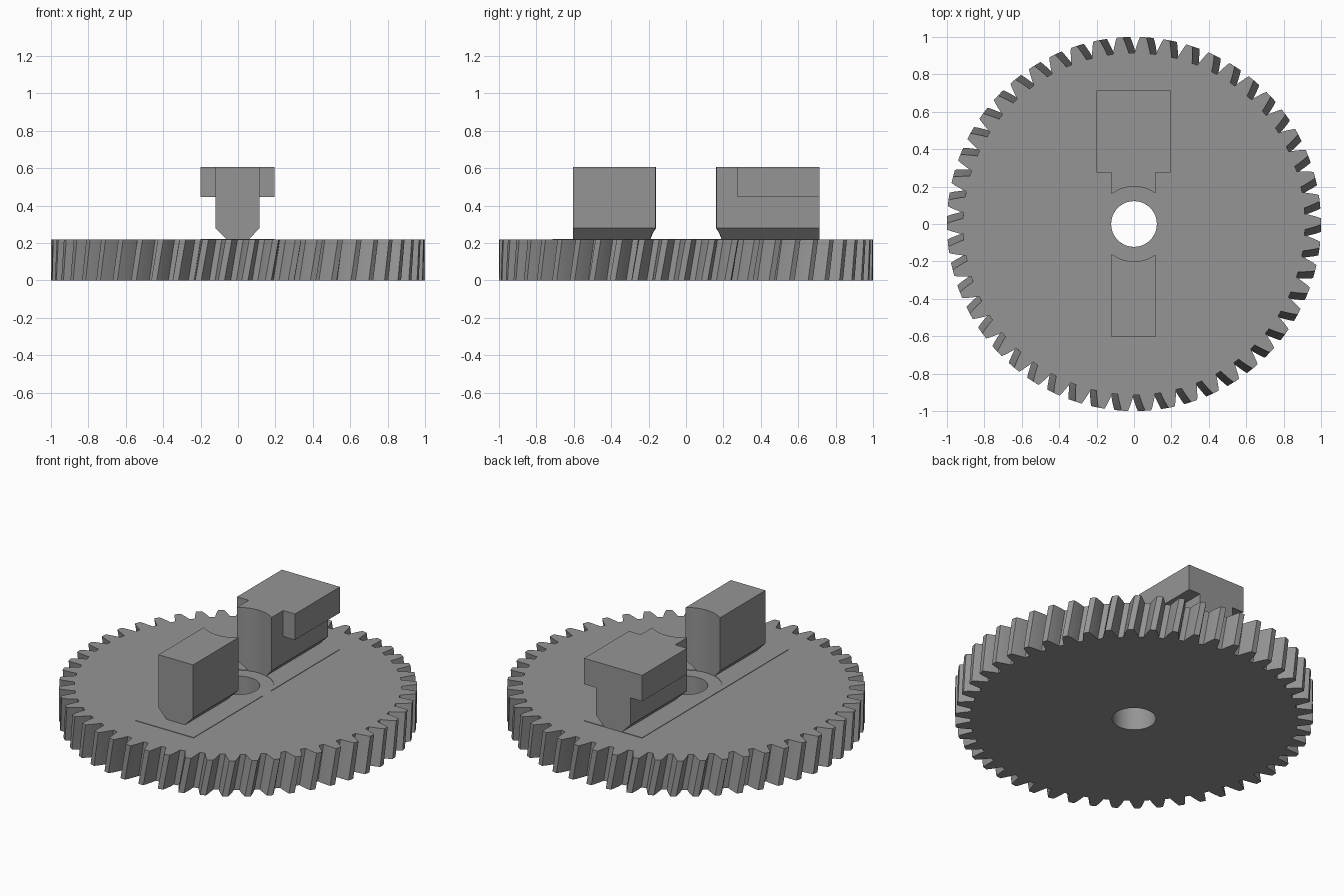
import bpy, bmesh, math

old = bpy.data.objects.get("Cube")
if old:
    bpy.data.objects.remove(old)

grey = bpy.data.materials.new("plain grey")
grey.use_nodes = True
COLOUR = (0.3, 0.3, 0.3, 1)
grey.diffuse_color = COLOUR
grey.node_tree.nodes["Principled BSDF"].inputs["Base Color"].default_value = COLOUR

TEETH, HEIGHT, TWIST = 50, 0.22, 0.04
PHASE = math.radians(94.4)
BORE, POCKET = 0.122, 0.2


def finish(name, bm, angle=25):
    bmesh.ops.recalc_face_normals(bm, faces=bm.faces)
    mesh = bpy.data.meshes.new(name)
    bm.to_mesh(mesh)
    bm.free()
    obj = bpy.data.objects.new(name, mesh)
    bpy.context.collection.objects.link(obj)
    mesh.materials.append(grey)
    shade(obj, angle)
    return obj


def shade(obj, angle=25):
    bpy.ops.object.select_all(action='DESELECT')
    obj.select_set(True)
    bpy.context.view_layer.objects.active = obj
    bpy.ops.object.shade_smooth_by_angle(angle=math.radians(angle))


# Helical gear: one tooth flank, mirrored and repeated around the rim
def gear_outline():
    flank = [(0.914, 0.046), (0.935, 0.040), (0.96, 0.0315), (0.982, 0.024), (1.0, 0.0165)]
    tooth = [(r, -a) for r, a in flank] + [(r, a) for r, a in reversed(flank)]
    step = 2 * math.pi / TEETH
    return [(r, PHASE + i * step + a) for i in range(TEETH) for r, a in tooth]


def build_gear():
    bm = bmesh.new()
    outline = gear_outline()
    layers = 4

    def ring(z, twist, radius=None):
        return [bm.verts.new(((radius or r) * math.cos(a + twist),
                              (radius or r) * math.sin(a + twist), z)) for r, a in outline]

    rings = [ring(HEIGHT * k / layers, TWIST * (k / layers - 1)) for k in range(layers + 1)]
    rings.append(ring(HEIGHT, 0, BORE))
    rings.append(ring(0, -TWIST, BORE))
    n = len(outline)
    for k, low in enumerate(rings):
        high = rings[(k + 1) % len(rings)]
        for i in range(n):
            j = (i + 1) % n
            bm.faces.new((low[i], low[j], high[j], high[i]))
    return finish("helical_gear", bm)


# Straight bar with an (x, z) profile running along y
def bar(name, profile, y0, y1):
    bm = bmesh.new()
    face = bm.faces.new([bm.verts.new((x - 0.002, y0, z)) for x, z in profile])
    ext = bmesh.ops.extrude_face_region(bm, geom=[face])
    moved = [v for v in ext["geom"] if isinstance(v, bmesh.types.BMVert)]
    bmesh.ops.translate(bm, verts=moved, vec=(0, y1 - y0, 0))
    return finish(name, bm)


def box_profile(half, z0, z1):
    return [(-half, z0), (half, z0), (half, z1), (-half, z1)]


build_gear()

# Round cutter that leaves clearance around the bore
bm = bmesh.new()
bmesh.ops.create_cone(bm, cap_ends=True, segments=96, radius1=POCKET, radius2=POCKET, depth=2)
cutter = finish("clearance_cutter", bm)
cutter.hide_render = True

# Blocks with a tapered foot, the rear one carrying a wider head
TOP, HEAD_BASE, FOOT_TOP = 0.607, 0.447, 0.28
stem = [(-0.06, HEIGHT), (0.06, HEIGHT), (0.118, FOOT_TOP),
        (0.118, TOP), (-0.118, TOP), (-0.118, FOOT_TOP)]
parts = [
    bar("front_block", stem, -0.603, -0.1),
    bar("rear_block", stem, 0.1, 0.713),
    bar("raised_strip", box_profile(0.198, HEIGHT - 0.002, HEIGHT + 0.003), -0.713, 0.713),
]
bar("rear_block_head", box_profile(0.198, HEAD_BASE, TOP), 0.275, 0.713)

for part in parts:
    cut = part.modifiers.new("clearance", 'BOOLEAN')
    cut.operation = 'DIFFERENCE'
    cut.solver = 'EXACT'
    cut.object = cutter
    bpy.context.view_layer.objects.active = part
    bpy.ops.object.modifier_apply(modifier=cut.name)
    shade(part)

bpy.data.objects.remove(cutter)
